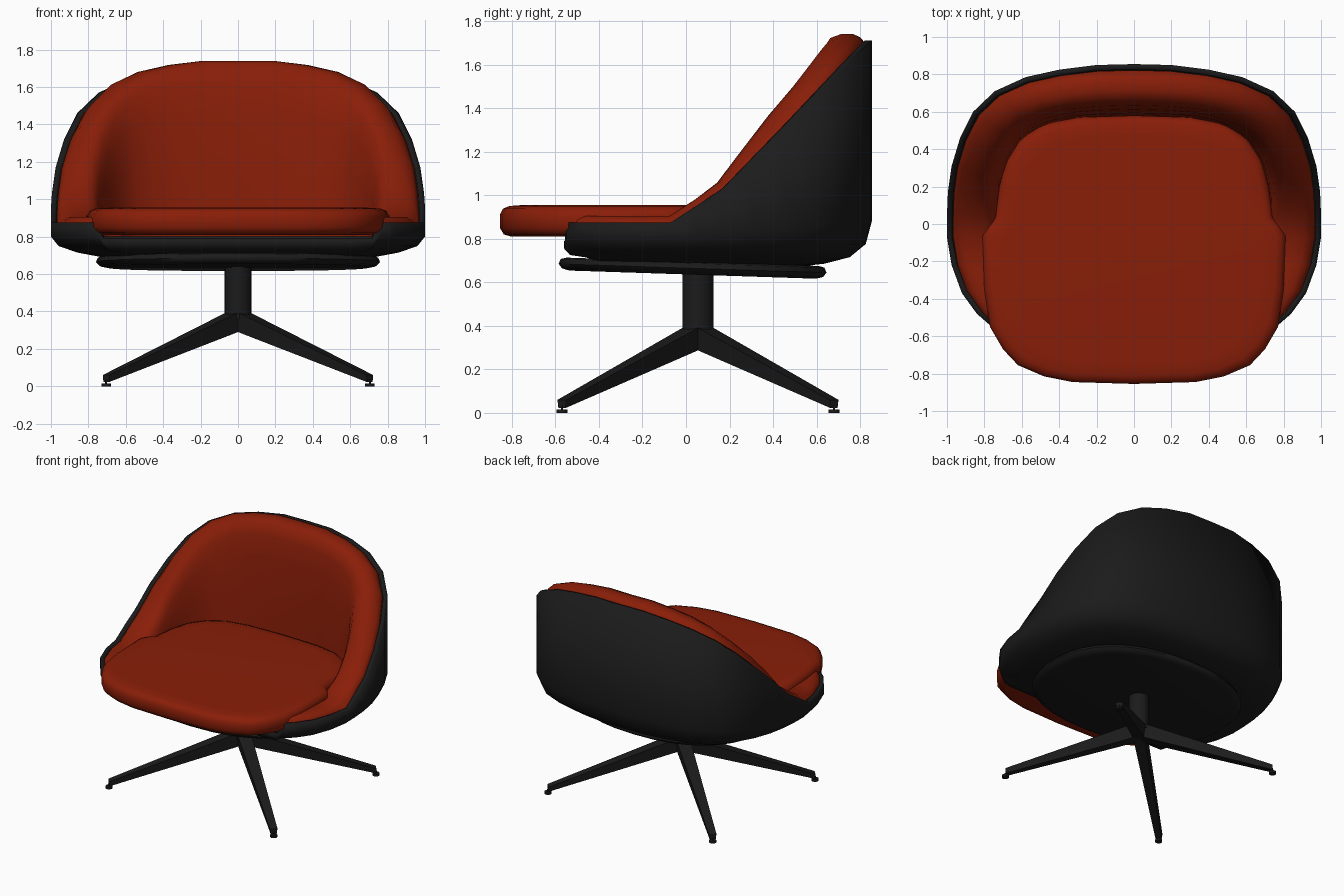
import bpy, bmesh, math
from mathutils import Vector

if "Cube" in bpy.data.objects:
    bpy.data.objects.remove(bpy.data.objects["Cube"])


def material(name, color):
    m = bpy.data.materials.new(name)
    m.diffuse_color = (*color, 1)
    m.use_nodes = True
    m.node_tree.nodes["Principled BSDF"].inputs["Base Color"].default_value = m.diffuse_color
    return m


RED = material("red upholstery", (0.25, 0.013, 0.0025))
BLACK = material("black shell", (0.011, 0.011, 0.011))


def loft(name, rings, mat, closed=True, caps=(True, True), angle=40):
    """Skin a list of equal-length rings of points."""
    bm = bmesh.new()
    vs = [[bm.verts.new(p) for p in r] for r in rings]
    n = len(rings[0])
    for a, b in zip(vs, vs[1:]):
        for i in range(n if closed else n - 1):
            j = (i + 1) % n
            bm.faces.new((a[i], a[j], b[j], b[i]))
    if caps[0]:
        bm.faces.new(vs[0][::-1])
    if caps[1]:
        bm.faces.new(vs[-1])
    bmesh.ops.recalc_face_normals(bm, faces=bm.faces)
    low = min(bm.faces, key=lambda f: f.calc_center_median().z)
    if low.normal.z > 0:
        bmesh.ops.reverse_faces(bm, faces=bm.faces)
    me = bpy.data.meshes.new(name)
    bm.to_mesh(me)
    bm.free()
    me.materials.append(mat)
    ob = bpy.data.objects.new(name, me)
    bpy.context.collection.objects.link(ob)
    bpy.ops.object.select_all(action='DESELECT')
    ob.select_set(True)
    bpy.context.view_layer.objects.active = ob
    bpy.ops.object.shade_smooth_by_angle(angle=math.radians(angle))
    return ob


def mirror_half(pts):
    """Half outline from front to back centre, continued on the -x side."""
    return pts + [(-x, y) for x, y in reversed(pts) if x > 0]


def scaled(pts, s, cy):
    return [(x * s, cy + (y - cy) * s) for x, y in pts]


# plan outlines: outside of the shell and inside of the back cushion
OUTER = [(.76, -.55), (.84, -.48), (.92, -.37), (.975, -.22), (1, -.07), (1, .05), (.995, .17),
         (.975, .31), (.93, .46), (.86, .6), (.745, .71), (.58, .785), (.4, .825), (.2, .85),
         (0, .855)]
INNER = [(.62, -.5), (.66, -.42), (.69, -.33), (.71, -.22), (.72, -.08), (.72, .04), (.72, .13),
         (.71, .23), (.67, .34), (.61, .44), (.54, .5), (.44, .54), (.32, .565), (.17, .575),
         (0, .58)]


def rim(y):
    """Height of the shell edge along its side."""
    pts = [(-1, .875), (-.07, .875), (.17, 1.03), (.85, 1.71), (1, 1.71)]
    for (a, za), (b, zb) in zip(pts, pts[1:]):
        if y <= b:
            return za + (zb - za) * (y - a) / (b - a)


def front(x, y):
    return y < -.5 and abs(x) < .73


# outer shell: bucket with a sloping rim and a low front lip
plan = mirror_half([(0, -.56), (.35, -.56), (.6, -.56), (.72, -.557)] + OUTER)
rings = [
    [(x, y, .79 if front(x, y) else rim(y)) for x, y in plan],
    [(x, y, .755 if front(x, y) else .8 + .1 * max(0, y)) for x, y in plan],
    [(X, Y, .725 if front(x, y) else .75 + .03 * max(0, y))
     for (x, y), (X, Y) in zip(plan, scaled(plan, .96, .12))],
    [(X, Y, .715) for X, Y in scaled(plan, .86, .12)],
    [(X, Y, .685) for X, Y in scaled(plan, .7, .12)],
    [(X, Y, .665) for X, Y in scaled(plan, .45, .12)],
]
shell = loft("shell", rings, BLACK, caps=(False, True), angle=65)
solid = shell.modifiers.new("thickness", 'SOLIDIFY')
solid.thickness = .03
solid.offset = -1

# back cushion: section swept around the U between the two outlines
outer, inner = mirror_half(OUTER), mirror_half(INNER)
stations = []
for (ox, oy), (ix, iy) in zip(outer, inner):
    r = rim(oy)
    bulge = max(0, 1 - abs(oy - .5) / .35)
    crest, base = r + .03 + .03 * bulge, .84
    h = crest - base
    section = [(.35, .8), (.15, min(.92, r - .03)), (.12, r - .01), (.2, r + .015),
               (.32, crest), (.5, crest), (.68, crest - .02 * h), (.8, crest - .12 * h),
               (.88, crest - .3 * h), (.95, crest - .6 * h), (1, base), (1, .8)]
    stations.append([(ox + (ix - ox) * s, oy + (iy - oy) * s, z) for s, z in section])
loft("back_cushion", stations, RED, angle=60)

# seat cushion: T-shaped pad with rounded edges
seat_plan = mirror_half([(0, -.855), (.33, -.845), (.48, -.815), (.62, -.755), (.7, -.67),
                         (.77, -.55), (.8, -.35), (.81, -.06), (.785, -.01), (.74, .035),
                         (.72, .2), (.68, .35), (.6, .46), (.48, .535), (.3, .57), (0, .58)])
seat_rings = [[(x, y, z) for x, y in scaled(seat_plan, s, -.13)]
              for s, z in [(.93, .81), (.975, .82), (1, .85), (1, .91), (.98, .938),
                           (.94, .95), (.85, .955)]]
loft("seat_cushion", seat_rings, RED, angle=60)

# rounded plate under the shell, tilted slightly backwards
N = 36
plate_plan = []
for i in range(N):
    c, s = math.cos(2 * math.pi * i / N), math.sin(2 * math.pi * i / N)
    plate_plan.append((.76 * math.copysign(abs(c) ** .85, c),
                       .03 + .615 * math.copysign(abs(s) ** .85, s)))
plate_rings = [[(x, y, z - .033 * y) for x, y in scaled(plate_plan, s, .03)]
               for s, z in [(.92, .636), (.975, .645), (1, .665), (.985, .688), (.94, .695)]]
loft("under_plate", plate_rings, BLACK, angle=60)


# swivel base
CY = .055


def disc(x, y, r, z, n=20):
    return [(x + r * math.cos(2 * math.pi * i / n), y + r * math.sin(2 * math.pi * i / n), z)
            for i in range(n)]


loft("column", [disc(0, CY, .071, z, 28) for z in (.36, .67)], BLACK)

# four tapered legs with small glides
for i, (sx, sy) in enumerate([(1, 1), (-1, 1), (-1, -1), (1, -1)]):
    end = Vector((.705 * sx, .625 * sy, 0))
    side = Vector((-end.y, end.x, 0)).normalized()
    leg = []
    for t, w, lo, hi in [(0, .05, .30, .41), (1, .027, .022, .06)]:
        p = Vector((0, CY, 0)) + end * t
        leg.append([p + side * (w * a) + Vector((0, 0, z))
                    for a, z in [(-.8, lo), (.8, lo), (1, hi), (-1, hi)]])
    loft(f"leg_{i + 1}", leg, BLACK, angle=30)
    fx, fy = end.x, CY + end.y
    loft(f"glide_{i + 1}", [disc(fx, fy, r, z) for r, z in
                            [(.025, 0), (.025, .016), (.005, .016), (.005, .035)]], BLACK, angle=30)
